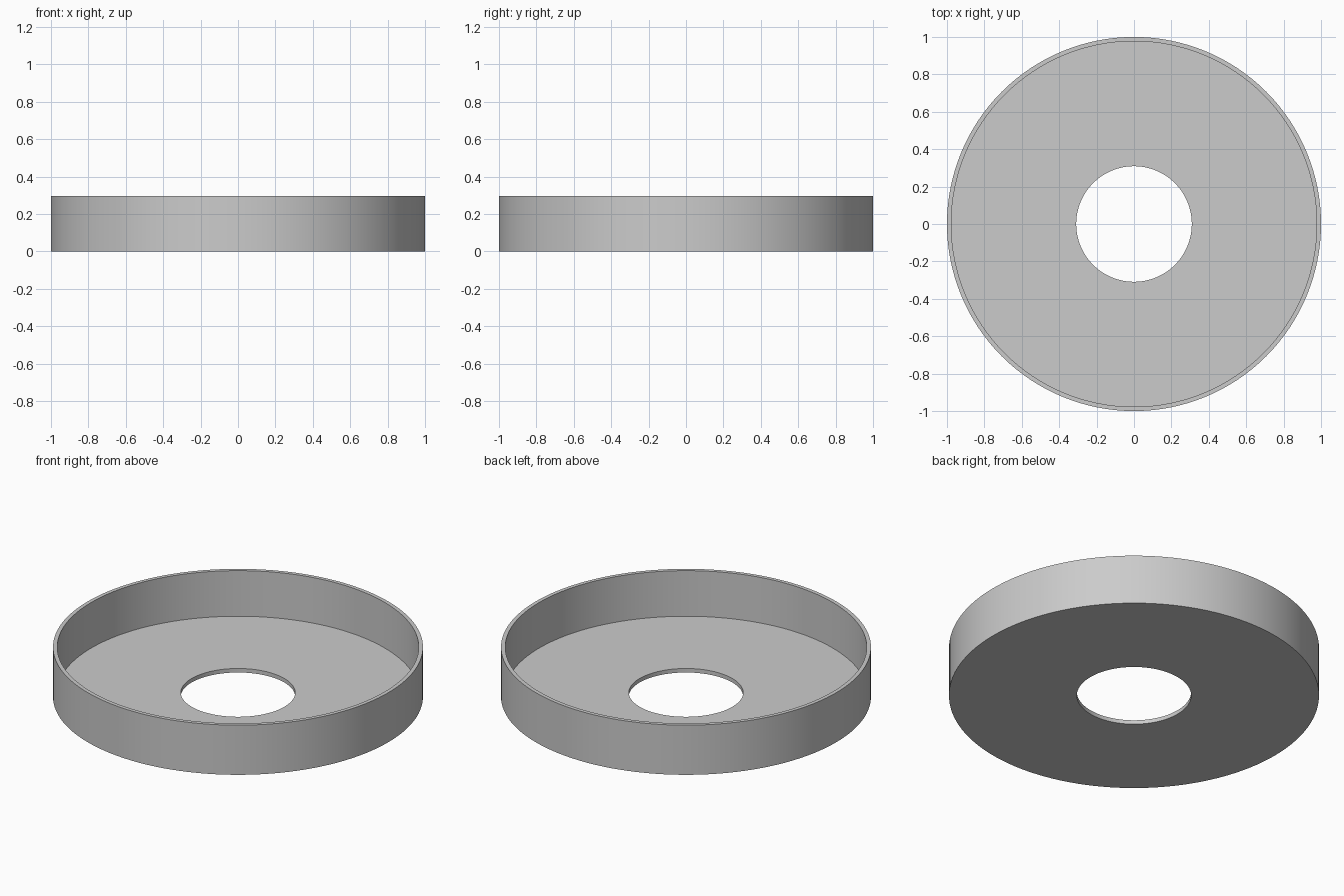
import bpy, bmesh, math

if "Cube" in bpy.data.objects:
    bpy.data.objects.remove(bpy.data.objects["Cube"])

SEGMENTS = 128
OUTER, INNER, HOLE = 1.0, 0.977, 0.309   # radii
HEIGHT, FLOOR = 0.296, 0.024

grey = bpy.data.materials.new("plain grey")
grey.diffuse_color = (0.6, 0.6, 0.6, 1)
grey.use_nodes = True
grey.node_tree.nodes["Principled BSDF"].inputs["Base Color"].default_value = grey.diffuse_color

# Closed cross-section of the tray: floor ring with a thin upright rim
profile = [(HOLE, 0), (OUTER, 0), (OUTER, HEIGHT),
           (INNER, HEIGHT), (INNER, FLOOR), (HOLE, FLOOR)]

# Revolve the cross-section around z
bm = bmesh.new()
verts = [bm.verts.new((r, 0, z)) for r, z in profile]
edges = [bm.edges.new((verts[i], verts[(i + 1) % len(verts)])) for i in range(len(verts))]
bmesh.ops.spin(bm, geom=verts + edges, cent=(0, 0, 0), axis=(0, 0, 1),
               angle=math.tau, steps=SEGMENTS, use_merge=True)
bmesh.ops.remove_doubles(bm, verts=bm.verts, dist=1e-5)
bmesh.ops.recalc_face_normals(bm, faces=bm.faces)

mesh = bpy.data.meshes.new("round_tray")
bm.to_mesh(mesh)
bm.free()
mesh.materials.append(grey)

tray = bpy.data.objects.new("round_tray", mesh)
bpy.context.collection.objects.link(tray)
bpy.context.view_layer.objects.active = tray
tray.select_set(True)
bpy.ops.object.shade_smooth_by_angle(angle=math.radians(30))
